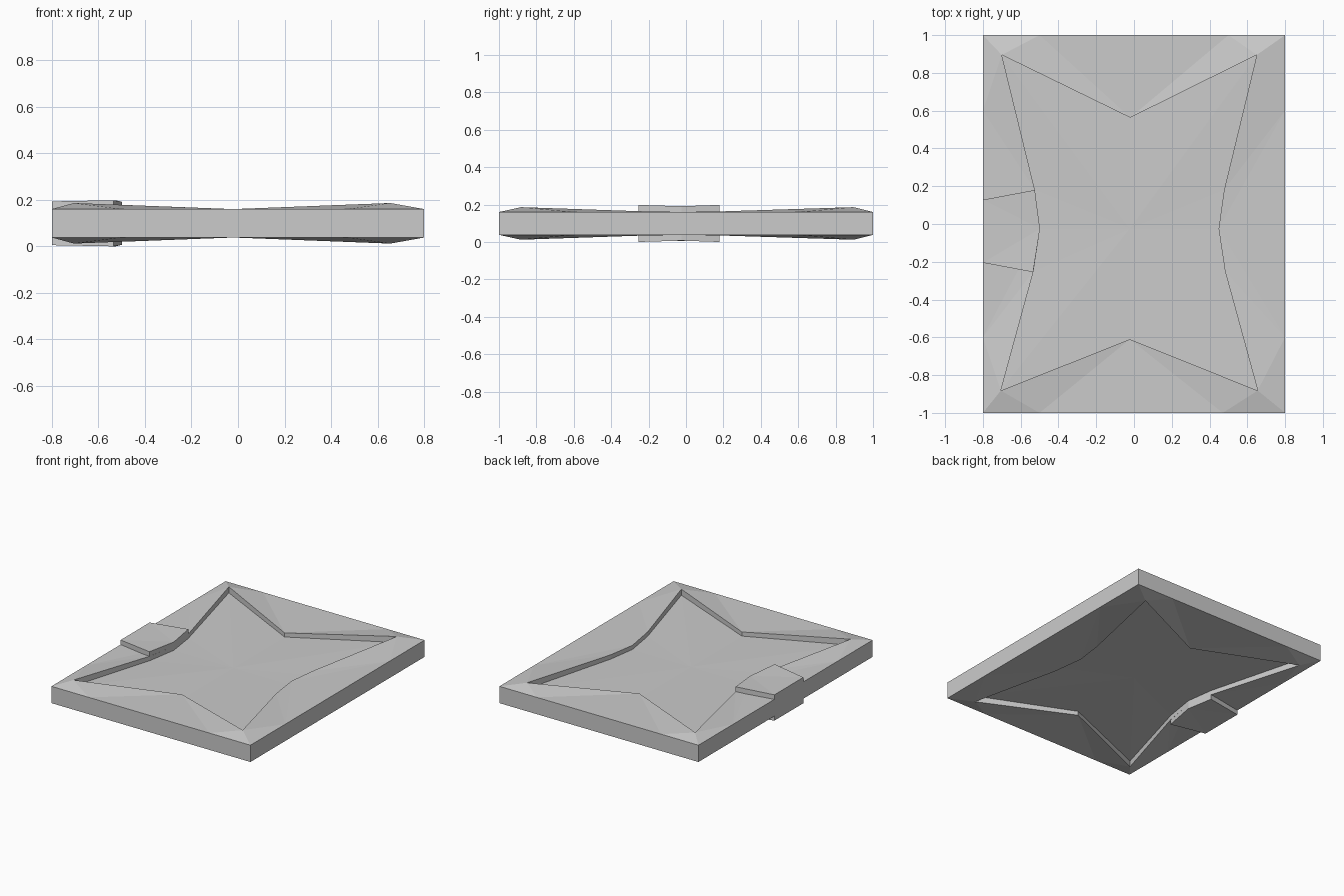
import bpy, bmesh

if "Cube" in bpy.data.objects:
    bpy.data.objects.remove(bpy.data.objects["Cube"])

MID = 0.099  # the model mirrors above and below this height


def finish(name, bm):
    bmesh.ops.remove_doubles(bm, verts=bm.verts, dist=1e-5)
    bmesh.ops.recalc_face_normals(bm, faces=bm.faces)
    mesh = bpy.data.meshes.new(name)
    bm.to_mesh(mesh)
    bm.free()
    obj = bpy.data.objects.new(name, mesh)
    bpy.context.collection.objects.link(obj)
    return obj


# Star outline: four sides, each starting at a raised tip (x, y)
SIDES = [
    [(-0.70, 0.895), (-0.02, 0.563)],
    [(0.65, 0.895), (0.477, 0.18), (0.448, -0.025), (0.482, -0.25)],
    [(0.655, -0.882), (-0.022, -0.61)],
    [(-0.705, -0.882), (-0.532, -0.25), (-0.498, -0.025), (-0.525, 0.18)],
]
CORNERS = [(-0.8, 1), (0.8, 1), (0.8, -1), (-0.8, -1)]
EDGES = [((-0.5, 1), (0.5, 1)), ((0.8, 0.6), (0.8, -0.6)),
         ((0.47, -1), (-0.5, -1)), ((-0.8, -0.6), (-0.8, 0.6))]
EDGE_H, TIP_H, FLOOR_H, FLOOR_TIP_H = 0.061, 0.087, 0.031, 0.043


def half_height(point, tip_h, base_h):
    """Rim rises from the middle of each side to its tips."""
    t = min(1, max(0, (abs(point[1]) - 0.0) / 0.89))
    is_tip = abs(point[1]) > 0.8
    if is_tip:
        return tip_h
    return base_h + (tip_h - base_h) * 0.6 * t if abs(point[0]) > 0.3 else base_h


# Slab with raised rim and sunken star on both faces
bm = bmesh.new()
for s in (1, -1):
    def v(p, h):
        return bm.verts.new((p[0], p[1], MID + s * h))

    outer, rim, floor = [], [], []
    edge_verts = [[v(p, EDGE_H) for p in pair] for pair in EDGES]
    corner_verts = [v(p, EDGE_H) for p in CORNERS]
    rim_sides = [[v(p, half_height(p, TIP_H, EDGE_H)) for p in side] for side in SIDES]
    for i in range(4):
        chain = rim_sides[i] + [rim_sides[(i + 1) % 4][0]]
        a, b = edge_verts[i]
        mid = len(chain) // 2
        for k in range(len(chain) - 1):
            bm.faces.new((chain[k], chain[k + 1], a if k < mid else b))
        bm.faces.new((chain[mid], a, b))
        # Corner facets around each tip
        bm.faces.new((chain[0], corner_verts[i], a))
        bm.faces.new((chain[0], edge_verts[i - 1][1], corner_verts[i]))
        outer += [corner_verts[i], a, b]
        rim += rim_sides[i]
        floor += [v(p, half_height(p, FLOOR_TIP_H, FLOOR_H)) for p in SIDES[i]]
    # Recess walls and floor
    centre = v((-0.022, -0.025), FLOOR_H)
    for k in range(len(rim)):
        bm.faces.new((rim[k], rim[k - 1], floor[k - 1], floor[k]))
        bm.faces.new((floor[k], floor[k - 1], centre))
    if s == 1:
        upper = outer
# Outer side walls
for k in range(len(outer)):
    bm.faces.new((upper[k - 1], upper[k], outer[k], outer[k - 1]))
finish("slab", bm)

# Clasp wrapping the left edge
bm = bmesh.new()
PROFILE = [(-0.8, -0.205, 0.093), (-0.534, -0.255, 0.098), (-0.498, -0.025, 0.091),
           (-0.525, 0.18, 0.098), (-0.8, 0.128, 0.093)]
top, bottom = ([bm.verts.new((x, y, MID + s * h * 0.099 / 0.098)) for x, y, h in PROFILE]
               for s in (1, -1))
for ring in (top, bottom):
    bm.faces.new((ring[0], ring[1], ring[2]))
    bm.faces.new((ring[0], ring[2], ring[4]))
    bm.faces.new((ring[2], ring[3], ring[4]))
# Only the exposed parts outside the recess floor matter, so the sides are plain
for k in range(5):
    bm.faces.new((top[k - 1], top[k], bottom[k], bottom[k - 1]))
finish("clasp", bm)
